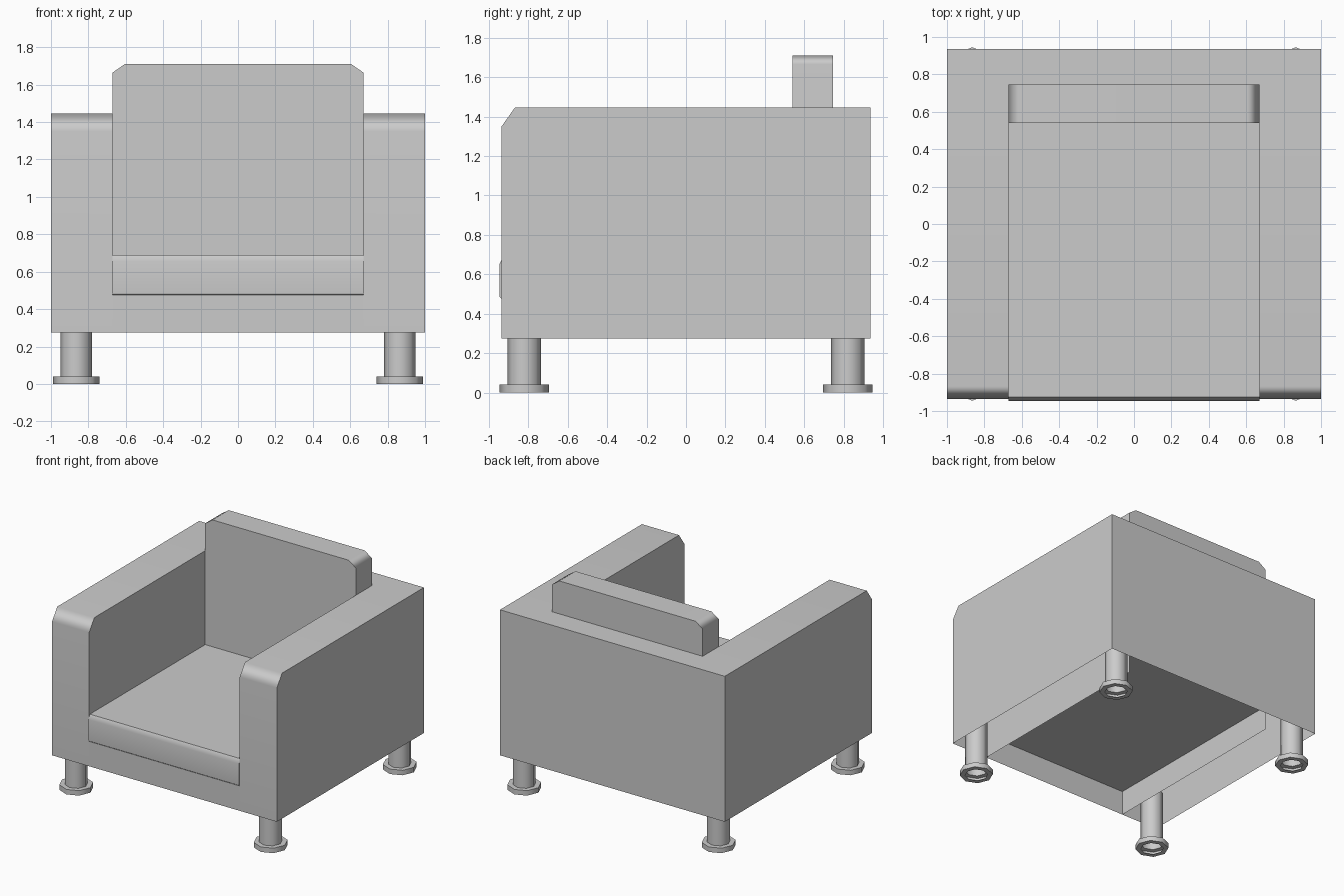
import bpy, math

if "Cube" in bpy.data.objects:
    bpy.data.objects.remove(bpy.data.objects["Cube"])


def build(name, verts, faces, mirror=(False, False), weighted=True):
    """Make an object, mirror it if asked, and smooth its soft chamfers."""
    mesh = bpy.data.meshes.new(name)
    mesh.from_pydata(verts, [], faces)
    obj = bpy.data.objects.new(name, mesh)
    bpy.context.collection.objects.link(obj)
    bpy.ops.object.select_all(action='DESELECT')
    obj.select_set(True)
    bpy.context.view_layer.objects.active = obj
    bpy.ops.object.shade_smooth_by_angle(angle=math.radians(60))
    if any(mirror):
        mod = obj.modifiers.new("Mirror", 'MIRROR')
        mod.use_axis = (mirror[0], mirror[1], False)
    if weighted:
        mod = obj.modifiers.new("Weighted", 'WEIGHTED_NORMAL')
        mod.keep_sharp = True
    return obj


def prism(name, profile, start, end, place):
    """Closed prism: profile points placed in 3D at depths start and end."""
    n = len(profile)
    verts = [place(p, d) for d in (start, end) for p in profile]
    faces = [tuple(reversed(range(n))), tuple(range(n, 2 * n))]
    faces += [(i, (i + 1) % n, (i + 1) % n + n, i + n) for i in range(n)]
    return build(name, verts, faces)


# Frame: hollow U-shaped shell, open underneath, right half mirrored
ARM_IN, BACK_IN = 0.67, 0.745
prof = [(-0.935, 0.275), (-0.935, 1.35), (-0.868, 1.445), (BACK_IN, 1.445),
        (0.935, 1.445), (0.935, 0.275), (BACK_IN, 0.275)]
n = len(prof)
verts = [(x, y, z) for x in (1.0, ARM_IN, 0.0) for y, z in prof]
outer, inner, mid = 0, n, 2 * n
faces = [tuple(reversed(range(n))),                       # outer wall
         tuple(inner + i for i in (0, 1, 2, 3, 6))]       # inner arm wall
faces += [(inner + i, outer + i, outer + i + 1, inner + i + 1) for i in range(5)]
faces += [(mid + i, inner + i, inner + i + 1, mid + i + 1) for i in (3, 4)]
# Front apron below the seat
verts += [(ARM_IN, -0.935, 0.475), (0.0, -0.935, 0.475)]
faces.append((mid, inner, 3 * n, 3 * n + 1))
build("frame", verts, faces, (True, False))

# Seat cushion: side profile (y, z) run across x
prism("seat_cushion",
      [(-0.935, 0.475), (0.545, 0.475), (0.545, 0.69), (-0.925, 0.69),
       (-0.945, 0.655), (-0.945, 0.485)],
      -ARM_IN, ARM_IN, lambda p, d: (d, p[0], p[1]))

# Back cushion: front profile (x, z) run along y, top corners chamfered
prism("back_cushion",
      [(-ARM_IN, 0.475), (ARM_IN, 0.475), (ARM_IN, 1.665), (0.605, 1.71),
       (-0.605, 1.71), (-ARM_IN, 1.665)],
      -BACK_IN, -0.54, lambda p, d: (p[0], -d, p[1]))

# Legs: octagonal open tube with a flanged foot, mirrored to four corners
SIDES = 8
leg = [(0.085, 0.0), (0.125, 0.0), (0.125, 0.04), (0.085, 0.04), (0.085, 0.475)]
verts = [(0.865 + r * math.cos(a), -0.82 + r * math.sin(a), z)
         for r, z in leg
         for a in (math.tau * k / SIDES for k in range(SIDES))]
faces = [(j * SIDES + k, j * SIDES + (k + 1) % SIDES,
          (j + 1) * SIDES + (k + 1) % SIDES, (j + 1) * SIDES + k)
         for j in range(len(leg) - 1) for k in range(SIDES)]
build("legs", verts, faces, (True, True), weighted=False)
